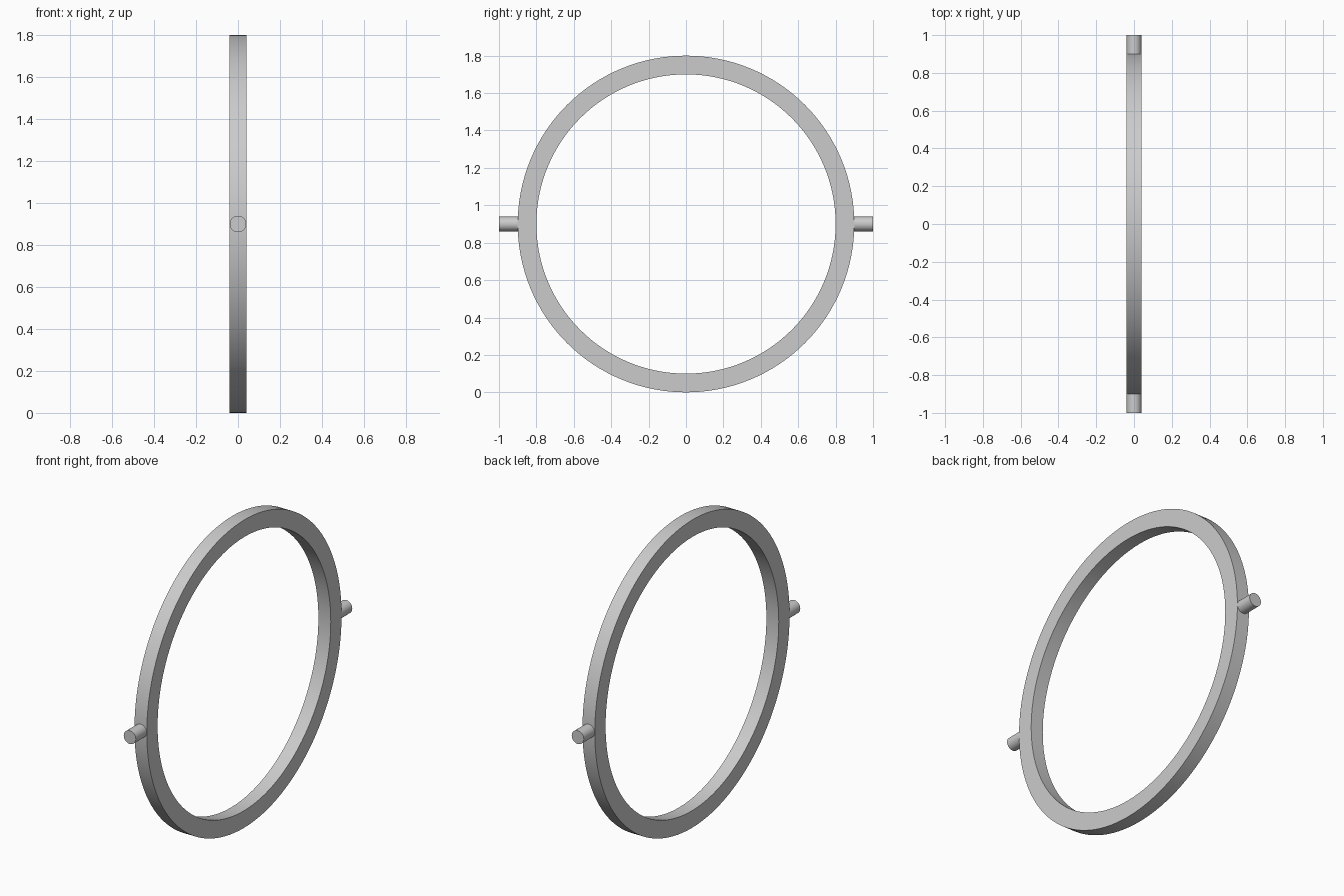
import bpy, bmesh, math
from mathutils import Matrix, Vector

if "Cube" in bpy.data.objects:
    bpy.data.objects.remove(bpy.data.objects["Cube"])

CENTRE_Z = 0.9
HALF_WIDTH = 0.04


def add_object(name, bm):
    bmesh.ops.recalc_face_normals(bm, faces=bm.faces)
    mesh = bpy.data.meshes.new(name)
    bm.to_mesh(mesh)
    bm.free()
    obj = bpy.data.objects.new(name, mesh)
    obj.location.z = CENTRE_Z
    bpy.context.collection.objects.link(obj)
    bpy.ops.object.select_all(action='DESELECT')
    obj.select_set(True)
    bpy.context.view_layer.objects.active = obj
    bpy.ops.object.shade_smooth_by_angle(angle=math.radians(30))
    return obj


# Ring: rectangular section spun around the x axis
bm = bmesh.new()
section = [bm.verts.new((x, 0, r)) for x, r in
           [(-HALF_WIDTH, 0.8), (HALF_WIDTH, 0.8), (HALF_WIDTH, 0.9), (-HALF_WIDTH, 0.9)]]
edges = [bm.edges.new((section[i], section[(i + 1) % 4])) for i in range(4)]
bmesh.ops.spin(bm, geom=section + edges, cent=(0, 0, 0), axis=(1, 0, 0),
               angle=math.tau, steps=128, use_merge=True)
bmesh.ops.remove_doubles(bm, verts=bm.verts, dist=1e-5)
add_object("gimbal_ring", bm)

# Pivot pins on both sides, seated slightly into the ring
for side, name in ((-1, "front_pivot_pin"), (1, "back_pivot_pin")):
    inner, outer = 0.895, 1.0
    bm = bmesh.new()
    bmesh.ops.create_cone(
        bm, cap_ends=True, segments=48, radius1=0.039, radius2=0.039, depth=outer - inner,
        matrix=Matrix.Translation(Vector((0, side * (inner + outer) / 2, 0)))
        @ Matrix.Rotation(math.pi / 2, 4, 'X'))
    add_object(name, bm)
